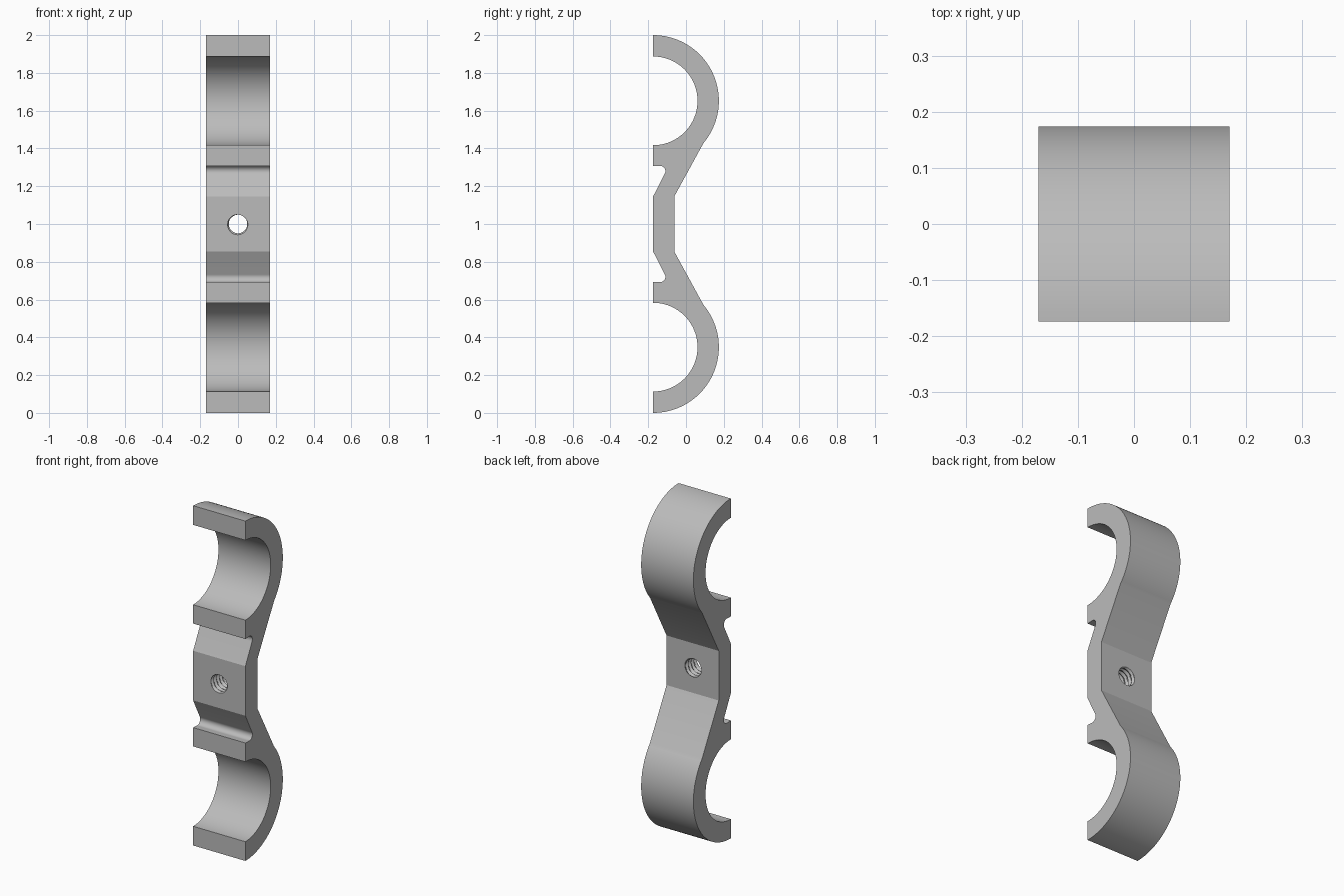
import bpy, bmesh
from math import sin, cos, pi, radians

if "Cube" in bpy.data.objects:
    bpy.data.objects.remove(bpy.data.objects["Cube"], do_unlink=True)

HALF_W = 0.17     # half width along x
FRONT = -0.174    # front plane
ARM = 0.652       # clamp centre above and below the middle
BACK = -0.062     # back of the middle plate

steel = bpy.data.materials.new("plain grey")
steel.use_nodes = True
grey = (0.5, 0.5, 0.5, 1)
steel.diffuse_color = grey
steel.node_tree.nodes["Principled BSDF"].inputs["Base Color"].default_value = grey


def arc(cy, cz, r, start, end, n):
    angles = [radians(start + (end - start) * i / n) for i in range(n + 1)]
    return [(cy + r * cos(a), cz + r * sin(a)) for a in angles]


def finish(name, bm):
    bmesh.ops.recalc_face_normals(bm, faces=bm.faces)
    mesh = bpy.data.meshes.new(name)
    bm.to_mesh(mesh)
    bm.free()
    mesh.materials.append(steel)
    obj = bpy.data.objects.new(name, mesh)
    bpy.context.collection.objects.link(obj)
    return obj


# Double clamp: upper half of the side profile, then its mirror below
upper = [(BACK, 0.146)]
upper += arc(FRONT, ARM, 0.348, -40, 90, 48)      # outer round
upper += arc(FRONT, ARM, 0.235, 90, -90, 56)      # inner seat
upper += [(FRONT, 0.306)]
upper += arc(-0.137, 0.28, 0.028, 100, -28, 14)   # relief groove
upper += [(FRONT, 0.146)]
profile = upper + [(y, -z) for y, z in reversed(upper)]

bm = bmesh.new()
side = bm.faces.new([bm.verts.new((-HALF_W, y, z + 1)) for y, z in profile])
extruded = bmesh.ops.extrude_face_region(bm, geom=[side], use_keep_orig=True)
moved = [g for g in extruded["geom"] if isinstance(g, bmesh.types.BMVert)]
bmesh.ops.translate(bm, verts=moved, vec=(2 * HALF_W, 0, 0))
clamp = finish("double_clamp", bm)

# Threaded rod that cuts the central screw hole
SIDES, PITCH, STEPS = 40, 0.026, 6
bm = bmesh.new()
rings = []
for k in range(6 * STEPS + 1):
    y = FRONT - 0.021 + k * PITCH / STEPS
    ring = []
    for i in range(SIDES):
        phase = (k / STEPS + i / SIDES) % 1
        r = 0.048 + 0.011 * (1 - abs(2 * phase - 1))
        a = 2 * pi * i / SIDES
        ring.append(bm.verts.new((r * cos(a), y, 1 + r * sin(a))))
    rings.append(ring)
for low, high in zip(rings, rings[1:]):
    for i in range(SIDES):
        j = (i + 1) % SIDES
        bm.faces.new((low[i], low[j], high[j], high[i]))
bm.faces.new(rings[0])
bm.faces.new(rings[-1])
bmesh.ops.triangulate(bm, faces=bm.faces)
cutter = finish("thread_cutter", bm)

cut = clamp.modifiers.new("screw hole", "BOOLEAN")
cut.operation = "DIFFERENCE"
cut.solver = "EXACT"
cut.object = cutter
bpy.ops.object.select_all(action="DESELECT")
clamp.select_set(True)
bpy.context.view_layer.objects.active = clamp
bpy.ops.object.modifier_apply(modifier=cut.name)
bpy.data.objects.remove(cutter, do_unlink=True)
bpy.ops.object.shade_smooth_by_angle(angle=radians(25))
